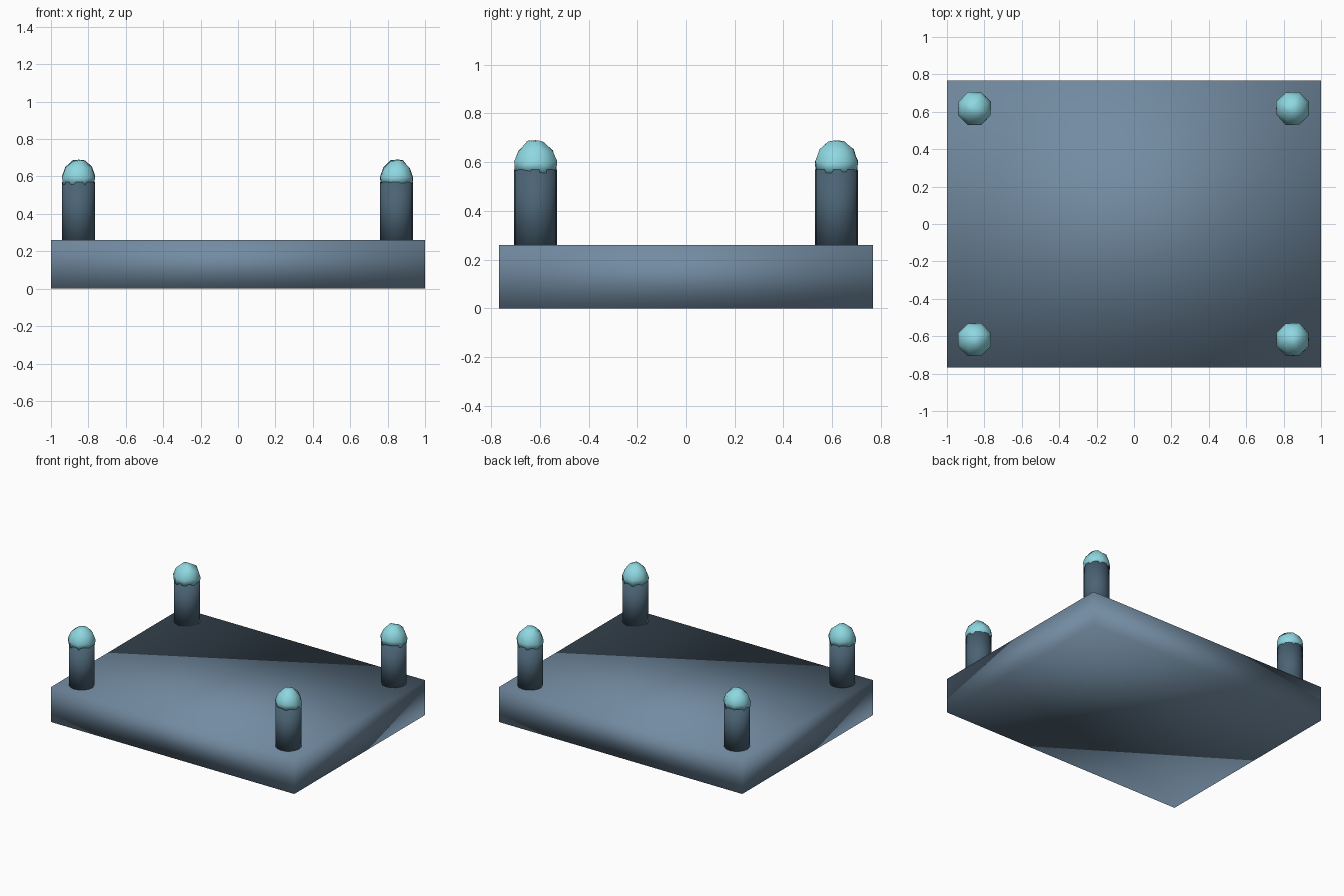
import bpy, bmesh, math, random
from mathutils import Vector

random.seed(4)
cube = bpy.data.objects.get("Cube")
if cube:
    bpy.data.objects.remove(cube, do_unlink=True)


def material(name, rgb):
    mat = bpy.data.materials.new(name)
    mat.use_nodes = True
    mat.diffuse_color = (*rgb, 1)
    mat.node_tree.nodes["Principled BSDF"].inputs["Base Color"].default_value = (*rgb, 1)
    return mat


SLAB = material("slate blue", (0.17, 0.26, 0.36))
POST = material("dark steel blue", (0.07, 0.125, 0.175))
CAP = material("pale turquoise", (0.27, 0.68, 0.75))


def finish(bm, name, mat, location):
    bmesh.ops.recalc_face_normals(bm, faces=bm.faces)
    for face in bm.faces:
        face.smooth = True
    mesh = bpy.data.meshes.new(name)
    bm.to_mesh(mesh)
    bm.free()
    mesh.materials.append(mat)
    obj = bpy.data.objects.new(name, mesh)
    obj.location = location
    bpy.context.collection.objects.link(obj)
    return obj


def slab():
    bm = bmesh.new()
    bmesh.ops.create_cube(bm, size=1)
    bmesh.ops.scale(bm, vec=(2, 1.535, 0.26), verts=bm.verts)
    finish(bm, "base_slab", SLAB, (0, 0, 0.13))


def post(name, x, y):
    bm = bmesh.new()
    bmesh.ops.create_cone(bm, cap_ends=True, segments=16,
                          radius1=0.088, radius2=0.088, depth=0.33)
    finish(bm, name, POST, (x, y, 0.405))


def rough_cap(name, x, y):
    # Faceted dome with an uneven crown and a ragged lower rim
    bm = bmesh.new()
    rings = []
    for radius, z in ((0.09, 0.56), (0.094, 0.6), (0.075, 0.648), (0.036, 0.683)):
        ring = []
        for i in range(8):
            a = math.tau * (i + 0.5) / 8
            r = radius * random.uniform(0.97, 1.03)
            ring.append(bm.verts.new(Vector((r * math.cos(a), r * math.sin(a),
                                             z + random.uniform(-0.006, 0.006)))))
        rings.append(ring)
    for low, high in zip(rings, rings[1:]):
        for i in range(8):
            j = (i + 1) % 8
            bm.faces.new((low[i], low[j], high[j], high[i]))
    tip = bm.verts.new((0, 0, 0.69))
    for i in range(8):
        bm.faces.new((rings[-1][i], rings[-1][(i + 1) % 8], tip))
    bm.faces.new(rings[0][::-1])
    bmesh.ops.triangulate(bm, faces=bm.faces)
    finish(bm, name, CAP, (x, y, 0))


slab()

# A capped post near each corner
for end, y in (("front", -0.618), ("back", 0.618)):
    for side, x in (("right", -0.852), ("left", 0.848)):
        post(f"{end}_{side}_post", x, y)
        rough_cap(f"{end}_{side}_cap", x, y)
